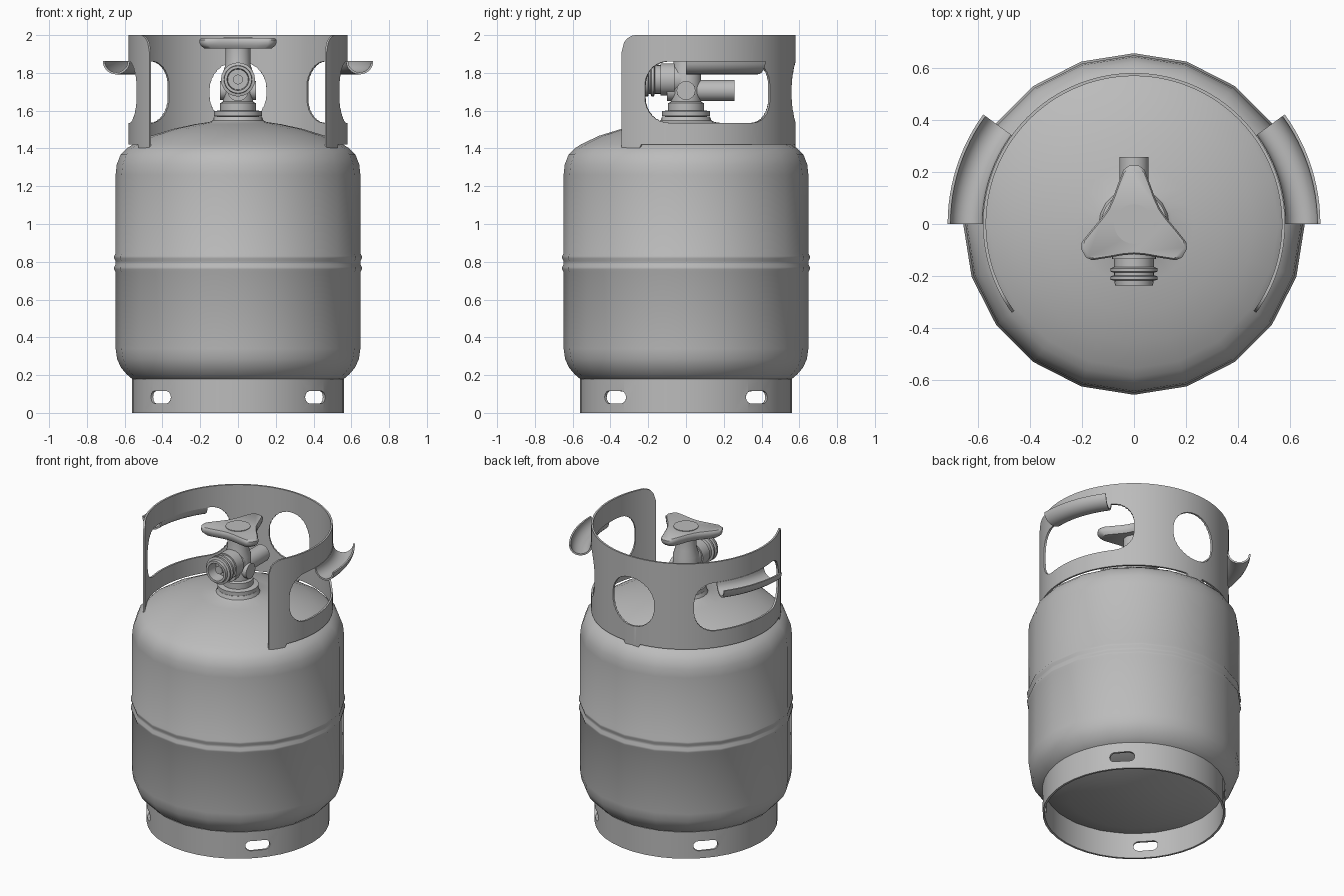
import bpy, bmesh
from math import sin, cos, pi, radians, degrees, sqrt
from mathutils import Matrix

if "Cube" in bpy.data.objects:
    bpy.data.objects.remove(bpy.data.objects["Cube"])

# One painted-steel colour
steel = bpy.data.materials.new("grey_steel")
steel.use_nodes = True
grey = (0.5, 0.5, 0.5, 1)
steel.diffuse_color = grey
steel.node_tree.nodes["Principled BSDF"].inputs["Base Color"].default_value = grey


def finish(name, bm, matrix=None):
    bmesh.ops.remove_doubles(bm, verts=bm.verts, dist=0.0001)
    bmesh.ops.recalc_face_normals(bm, faces=bm.faces)
    if matrix:
        bm.transform(matrix)
    mesh = bpy.data.meshes.new(name)
    bm.to_mesh(mesh)
    bm.free()
    mesh.materials.append(steel)
    obj = bpy.data.objects.new(name, mesh)
    bpy.context.collection.objects.link(obj)
    return obj


def activate(obj):
    bpy.ops.object.select_all(action='DESELECT')
    obj.select_set(True)
    bpy.context.view_layer.objects.active = obj


def smooth(obj, angle=35):
    activate(obj)
    bpy.ops.object.shade_smooth_by_angle(angle=radians(angle))


def skin(bm, rows, loop, wrap):
    """Join rows of vertices with quads."""
    n, m = len(rows), len(rows[0])
    for i in range(n if wrap else n - 1):
        a, b = rows[i], rows[(i + 1) % n]
        for j in range(m if loop else m - 1):
            k = (j + 1) % m
            bm.faces.new((a[j], a[k], b[k], b[j]))


def sweep(name, section, azimuths, wrap=False, matrix=None):
    """Turn a (radius, height) section about z; section may vary by azimuth."""
    bm = bmesh.new()
    rows = []
    for az in azimuths:
        a = radians(az)
        pts = section(az) if callable(section) else section
        rows.append([bm.verts.new((r * cos(a), r * sin(a), z)) for r, z in pts])
    skin(bm, rows, pts[0][0] > 0, wrap)
    if not wrap:
        bm.faces.new(rows[0])
        bm.faces.new(rows[-1])
    return finish(name, bm, matrix)


def lathe(name, section, sides, matrix=None):
    obj = sweep(name, section, [360 * i / sides for i in range(sides)], True, matrix)
    smooth(obj)
    return obj


def cylinder(name, r, z0, z1, sides=24, matrix=None):
    return lathe(name, [(0, z0), (r, z0), (r, z1), (0, z1)], sides, matrix)


def cut_window(target, az, z, width, height, corner, radius):
    """Cut a rounded window through a curved wall."""
    outline = []
    for q, (sx, sz) in enumerate([(1, 1), (-1, 1), (-1, -1), (1, -1)]):
        for i in range(9):
            a = pi / 2 * (q + i / 8)
            outline.append((sx * (width / 2 - corner) + corner * cos(a),
                            sz * (height / 2 - corner) + corner * sin(a)))
    bm = bmesh.new()
    rows = []
    for r in (radius * 0.5, radius * 1.5):
        rows.append([bm.verts.new((r * cos(radians(az) + s / radius),
                                   r * sin(radians(az) + s / radius), z + h))
                     for s, h in outline])
    skin(bm, rows, True, False)
    for row in rows:
        bm.faces.new(row)
    cutter = finish("window_cutter", bm)
    cutter.hide_render = True
    mod = target.modifiers.new("window", 'BOOLEAN')
    mod.operation = 'DIFFERENCE'
    mod.solver = 'EXACT'
    mod.object = cutter
    activate(target)
    bpy.ops.object.modifier_apply(modifier=mod.name)
    bpy.data.objects.remove(cutter)


# Tank: domed ends, two rolled ribs, neck at the top
lathe("tank", [
    (0, 0.07), (0.2, 0.085), (0.4, 0.125), (0.555, 0.175), (0.59, 0.205),
    (0.62, 0.24), (0.64, 0.285), (0.648, 0.34), (0.648, 0.745), (0.656, 0.76),
    (0.656, 0.772), (0.648, 0.787), (0.648, 0.803), (0.656, 0.818),
    (0.656, 0.83), (0.648, 0.845), (0.648, 1.26), (0.642, 1.315), (0.622, 1.367),
    (0.59, 1.4), (0.555, 1.422), (0.46, 1.467), (0.34, 1.504), (0.23, 1.528),
    (0.15, 1.54), (0.135, 1.548), (0.126, 1.57), (0, 1.57)], 20)

# Foot ring with four drain slots
foot = sweep("foot_ring", [(0.56, 0), (0.56, 0.18), (0.546, 0.18), (0.546, 0)],
             range(0, 360, 9), True)
for az in (42.5, 137.5, 222.5, 317.5):
    cut_window(foot, az, 0.083, 0.155, 0.065, 0.032, 0.56)
smooth(foot)

# Guard collar: open at the front, rounded front corners, three weld tabs
START, END, ROUND = -36, 216, 0.09


def collar_section(az):
    d = radians(min(az - START, END - az)) * 0.58
    top = 2.0
    if d < ROUND:
        top += sqrt(max(0, ROUND ** 2 - (ROUND - d) ** 2)) - ROUND
    low = 1.395 if d < 0.115 or abs(az - 90) < 4.6 else 1.422
    return [(0.58, low), (0.58, top), (0.568, top), (0.568, low)]


collar = sweep("guard_collar", collar_section,
               [START + 1.5 * i for i in range(int((END - START) / 1.5) + 1)])
cut_window(collar, 90, 1.698, 0.312, 0.325, 0.15, 0.58)
for az in (14, 166):
    cut_window(collar, az, 1.698, 0.73, 0.325, 0.13, 0.58)
smooth(collar)

# Carry grips: half pipes rolled outward from the window tops
arc = [pi + pi * i / 12 for i in range(13)]
grip_section = ([(0.644 + 0.072 * cos(a), 1.862 + 0.07 * sin(a)) for a in arc]
                + [(0.644 + 0.061 * cos(a), 1.862 + 0.059 * sin(a)) for a in reversed(arc)])
for name, first in (("left_grip", 0), ("right_grip", 144)):
    smooth(sweep(name, grip_section, [first + 3 * i for i in range(13)]))

# Valve body
lathe("valve_body", [
    (0, 1.56), (0.127, 1.572), (0.127, 1.597), (0.094, 1.602), (0.094, 1.64),
    (0.08, 1.648), (0.08, 1.8), (0.066, 1.845), (0.066, 1.93), (0, 1.93)], 24)

# Threaded front outlet with a recessed pin
to_front = Matrix.Translation((0, 0, 1.765)) @ Matrix.Rotation(pi / 2, 4, 'X')
lathe("front_outlet", [
    (0, 0), (0.076, 0), (0.076, 0.13), (0.076, 0.165), (0.09, 0.17), (0.09, 0.183),
    (0.077, 0.187), (0.077, 0.197), (0.09, 0.201), (0.09, 0.214), (0.075, 0.218),
    (0.073, 0.237), (0.058, 0.237), (0.054, 0.16), (0.026, 0.16), (0.026, 0.205),
    (0, 0.205)], 24, to_front)
cylinder("outlet_shoulder", 0.085, 0.06, 0.135, 24, to_front)

# Rear pipe and side bosses
cylinder("rear_pipe", 0.056, -0.1, 0.257, 24,
         Matrix.Translation((0, 0, 1.707)) @ Matrix.Rotation(-pi / 2, 4, 'X'))
cylinder("side_boss", 0.05, -0.095, 0.095, 16,
         Matrix.Translation((0, 0, 1.707)) @ Matrix.Rotation(pi / 2, 4, 'Y'))

# Three-lobed hand wheel with eased edges
half_lobe = [(5, 0.225), (11, 0.212), (22, 0.165), (38, 0.13)]
lobe = [(-a, r) for a, r in reversed(half_lobe)] + half_lobe + [(60, 0.116)]
bm = bmesh.new()
rows = []
for scale, z in ((0.88, 1.93), (0.97, 1.945), (1, 1.96), (1, 1.975), (0.95, 1.984)):
    rows.append([bm.verts.new((scale * r * cos(radians(a + turn)),
                               scale * r * sin(radians(a + turn)), z))
                 for turn in (90, 210, 330) for a, r in lobe])
skin(bm, rows, True, False)
bm.faces.new(rows[0])
bm.faces.new(rows[-1])
smooth(finish("hand_wheel", bm), 40)
cylinder("wheel_cap", 0.076, 1.97, 1.988, 32)
